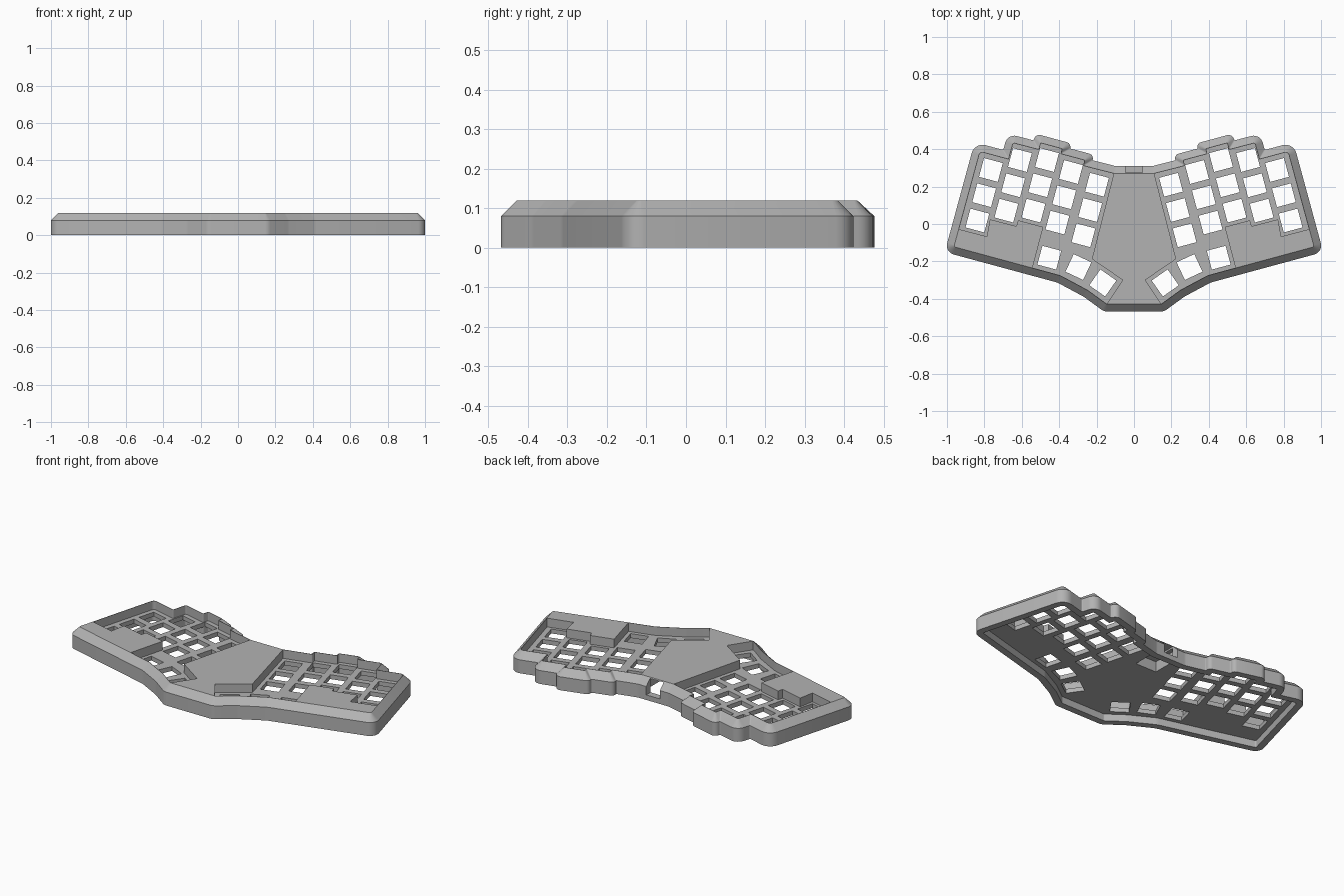
import bpy, bmesh
from math import radians, tan, cos, sin
from mathutils import Vector, Matrix

cube = bpy.data.objects.get("Cube")
if cube:
    bpy.data.objects.remove(cube, do_unlink=True)

TILT = radians(15)
RIM = 0.04            # width of the chamfered rim
EDGE, TOP = 0.08, 0.12
PLATE_TOP, PLATE_BOTTOM = 0.068, 0.042
PITCH, HOLE = 0.14, 0.104

grey = bpy.data.materials.new("case grey")
grey.use_nodes = True
grey.diffuse_color = (0.45, 0.45, 0.45, 1)
grey.node_tree.nodes["Principled BSDF"].inputs["Base Color"].default_value = grey.diffuse_color


def mirrored(half):
    """Close a right half profile with its left copy."""
    return half + [(-p[0],) + tuple(p[1:]) for p in reversed(half)]


def corners(outline, inset):
    """Move every corner inwards; convex radii shrink along."""
    out, n = [], len(outline)
    for i, (x, y, r) in enumerate(outline):
        p = Vector((x, y))
        a = (p - Vector(outline[i - 1][:2])).normalized()
        b = (Vector(outline[(i + 1) % n][:2]) - p).normalized()
        na, nb = Vector((-a.y, a.x)), Vector((-b.y, b.x))
        q = p + (na + nb) * inset / (1 + na.dot(nb))
        convex = a.cross(b) > 0
        out.append((q, max(r - inset, 0.005) if convex else r))
    return out


def rounded(outline, inset=0.0, steps=6):
    """Replace each corner by a curved run of points."""
    pts = corners(outline, inset)
    ring, n = [], len(pts)
    for i, (p, r) in enumerate(pts):
        a, b = pts[i - 1][0] - p, pts[(i + 1) % n][0] - p
        half = a.angle(b) / 2
        t = min(r / tan(half), 0.48 * a.length if r > 0.05 else 0.9 * a.length,
                0.48 * b.length if r > 0.05 else 0.8 * b.length)
        r = t * tan(half)
        a, b = a.normalized(), b.normalized()
        centre = p + (a + b).normalized() * r / sin(half)
        start, end = p + a * t - centre, p + b * t - centre
        sweep = start.angle_signed(end)
        for k in range(steps + 1):
            ang = -sweep * k / steps
            ring.append(centre + Matrix.Rotation(ang, 2) @ start)
    return ring


def loft(name, layers):
    """Solid through matching rings, given as (points, height)."""
    bm = bmesh.new()
    rings = [[bm.verts.new((p[0], p[1], z)) for p in pts] for pts, z in layers]
    for low, high in zip(rings, rings[1:]):
        for i in range(len(low)):
            j = (i + 1) % len(low)
            bm.faces.new((low[i], low[j], high[j], high[i]))
    bm.faces.new(rings[0][::-1])
    bm.faces.new(rings[-1])
    bmesh.ops.recalc_face_normals(bm, faces=bm.faces)
    return finish(name, bm)


def finish(name, bm):
    mesh = bpy.data.meshes.new(name)
    bm.to_mesh(mesh)
    bm.free()
    mesh.materials.append(grey)
    ob = bpy.data.objects.new(name, mesh)
    bpy.context.collection.objects.link(ob)
    return ob


def prism(name, pts, z0, z1):
    return loft(name, [(pts, z0), (pts, z1)])


def box(name, x, y0, y1, z0, z1):
    return prism(name, [(-x, y0), (x, y0), (x, y1), (-x, y1)], z0, z1)


def subtract(target, cutter):
    cutter.hide_render = True
    mod = target.modifiers.new("cut", 'BOOLEAN')
    mod.operation, mod.solver, mod.object = 'DIFFERENCE', 'EXACT', cutter
    bpy.context.view_layer.objects.active = target
    bpy.ops.object.modifier_apply(modifier=mod.name)
    bpy.data.objects.remove(cutter, do_unlink=True)


# Case outline, right half: x, y, corner radius, counter-clockwise from the front
outline = mirrored([
    (0.16, -0.468, 0.05), (0.27, -0.388, 0.1), (0.41, -0.313, 0.1),
    (1.012, -0.15, 0.05), (0.852, 0.437, 0.06), (0.699, 0.396, 0.006),
    (0.675, 0.483, 0.05), (0.537, 0.447, 0.006), (0.527, 0.483, 0.032),
    (0.335, 0.431, 0.025), (0.342, 0.404, 0.006), (0.215, 0.370, 0.025),
    (0.222, 0.341, 0.006), (0.1, 0.31, 0.05)])
outer, inner = rounded(outline), rounded(outline, RIM)
well = rounded(outline, RIM + 0.002)

# Chamfered body, hollowed from below
case = loft("keyboard_case", [(outer, 0), (outer, EDGE), (inner, TOP)])
subtract(case, prism("underside_cutter", inner, -0.1, PLATE_BOTTOM))

# Key wells: everything inside the rim except the raised panels
wells = prism("key_well_cutter", well, PLATE_TOP, 0.2)
centre_panel = mirrored([(0.193, -0.5), (0.06, -0.30), (0.225, -0.187), (0.075, 0.4)])
subtract(wells, prism("centre_panel", centre_panel, 0, 0.3))
palm = [(0.485, -0.016), (0.6, -0.45), (1.2, -0.4), (1.1, 0.016), (0.923, -0.031),
        (0.787, -0.067), (0.77, 0.025), (0.629, -0.012), (0.62, 0.02)]
for side in (1, -1):
    subtract(wells, prism("palm_panel", [(side * x, y) for x, y in palm], 0, 0.3))
subtract(case, wells)

# Switch holes: five staggered columns of three, and a fan of three thumb keys
keys = []
for x, y in [(0.198, 0.21), (0.337, 0.278), (0.465, 0.342), (0.61, 0.342), (0.765, 0.289)]:
    for row in range(3):
        keys.append((x + row * PITCH * sin(TILT), y - row * PITCH * cos(TILT), TILT))
keys += [(0.453, -0.18, TILT), (0.297, -0.23, radians(25)), (0.167, -0.315, radians(35))]
bm = bmesh.new()
for x, y, turn in keys:
    for side in (1, -1):
        place = (Matrix.Translation((side * x, y, PLATE_TOP))
                 @ Matrix.Rotation(side * turn, 4, 'Z')
                 @ Matrix.Diagonal((HOLE, HOLE, 0.2, 1)))
        bmesh.ops.create_cube(bm, size=1, matrix=place)
subtract(case, finish("switch_hole_cutter", bm))

# Cable port in the back wall and the controller pocket behind it
subtract(case, box("pocket_cutter", 0.07, 0.1, 0.268, -0.1, 0.105))
subtract(case, box("port_cutter", 0.045, 0.2, 0.4, 0.03, 0.115))

# Smooth corners, sharp edges
bpy.ops.object.select_all(action='DESELECT')
case.select_set(True)
bpy.context.view_layer.objects.active = case
bpy.ops.object.shade_smooth_by_angle(angle=radians(28))
